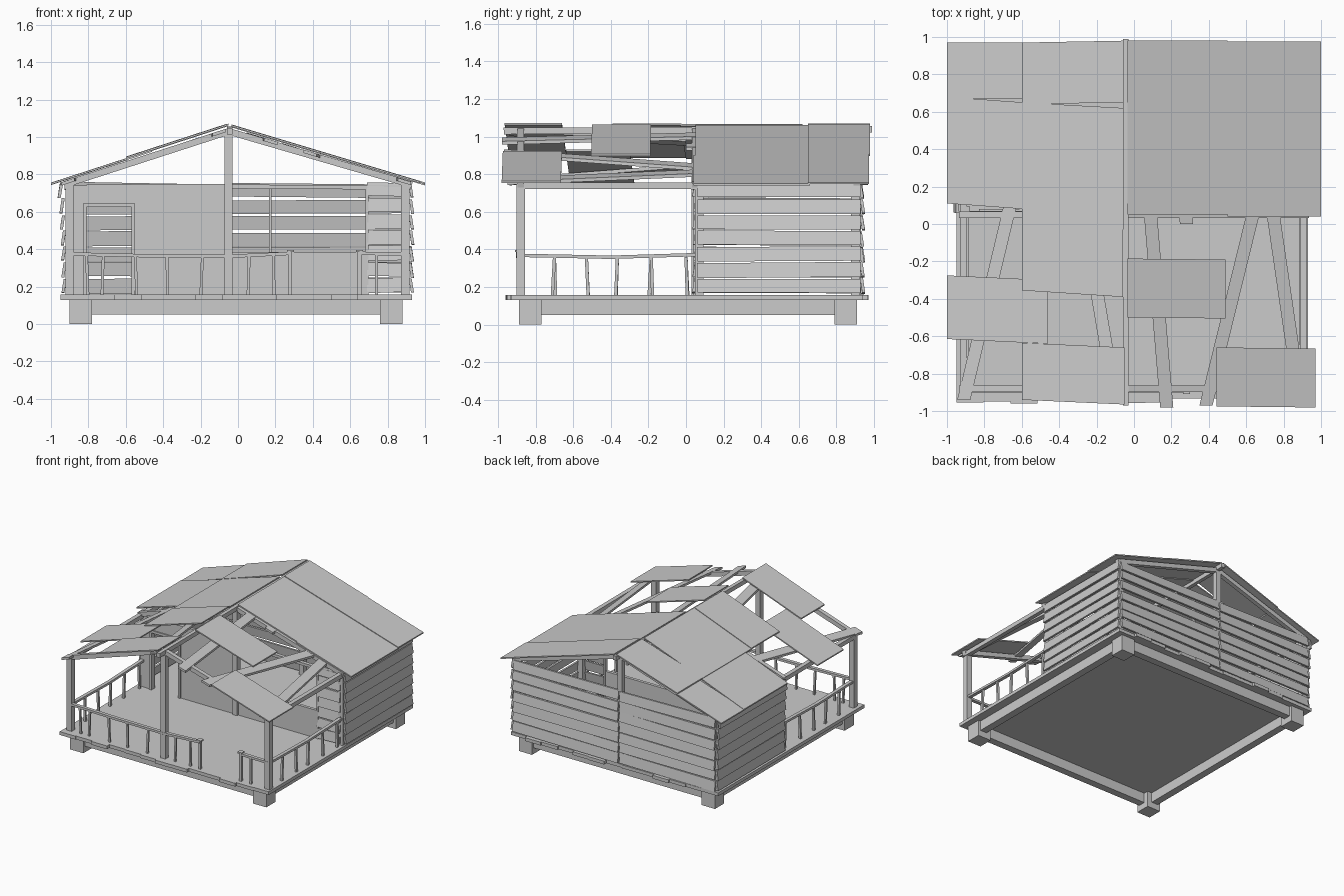
import bpy, bmesh, random
from mathutils import Vector

random.seed(4)
jit = lambda a: random.uniform(-a, a)


def make(name, hexes):
    """One object from a list of eight-corner blocks (4 bottom, 4 top)."""
    bm = bmesh.new()
    for h in hexes:
        v = [bm.verts.new(p) for p in h]
        for f in ((3, 2, 1, 0), (4, 5, 6, 7), (0, 1, 5, 4), (1, 2, 6, 5), (2, 3, 7, 6), (3, 0, 4, 7)):
            bm.faces.new([v[i] for i in f])
    bmesh.ops.recalc_face_normals(bm, faces=bm.faces)
    me = bpy.data.meshes.new(name)
    bm.to_mesh(me)
    bm.free()
    ob = bpy.data.objects.new(name, me)
    bpy.context.collection.objects.link(ob)
    return ob


def block(x0, x1, y0, y1, z0, z1):
    q = [(x0, y0), (x1, y0), (x1, y1), (x0, y1)]
    return [(x, y, z) for z in (z0, z1) for x, y in q]


def beam(p, q, w, h):
    """Bar from p to q, w wide sideways and h deep."""
    p, q = Vector(p), Vector(q)
    d = (q - p).normalized()
    s = d.cross(Vector((0, 0, 1)) if abs(d.z) < 0.9 else Vector((0, 1, 0))).normalized()
    u = s.cross(d)
    s, u = s * w / 2, u * h / 2
    return [e + k for e in (p, q) for k in (-s - u, s - u, s + u, -s + u)]


def roof_z(x, side):
    return 1.06 - 0.30 * (x + 0.03) if side > 0 else 1.062 - 0.325 * (-0.05 - x)


def sheet(pts, side, lift=0.0, t=0.01):
    """Flat piece lying on a roof slope, outlined in plan."""
    return [(x, y, roof_z(x, side) + lift - d) for d in (t, 0) for x, y in pts]


def rect(x0, x1, y0, y1, skew=0.0):
    return [(x0, y0), (x1, y0 - skew), (x1, y1 - skew), (x0, y1)]


def strip(xa, ya, xb, yb, w=0.07):
    return [(xb - w / 2, yb), (xb + w / 2, yb), (xa + w / 2, ya), (xa - w / 2, ya)]


# Foundation
make("feet", [block(x, x + 0.12, y, y + 0.12, 0, 0.13) for x in (-0.9, 0.76) for y in (-0.89, 0.79)])
make("floor_frame", [block(-0.86, 0.84, y - 0.03, y + 0.03, 0.05, 0.13) for y in (-0.84, 0.86)]
     + [block(x - 0.03, x + 0.03, -0.84, 0.86, 0.05, 0.13) for x in (-0.85, 0.83)])

# Deck boards with ragged ends
n, w = 13, 1.88 / 13
make("deck_boards", [block(-0.95 + i * w, -0.95 + (i + 1) * w, -0.945 + jit(0.018), 0.955 + jit(0.018), 0.13, 0.157)
                     for i in range(n)])

# Posts
make("corner_posts", [beam((x, y, 0.15), (x, y, 0.755), 0.045, 0.045)
                      for x in (-0.9, 0.895) for y in (-0.88, 0.07, 0.9)])
make("ridge_posts", [beam((-0.05, y, 0.15), (-0.05, y, 1.02), 0.042, 0.042) for y in (-0.88, 0.05, 0.91)])

# Roof frame
rafters = []
for y in (-0.88, 0.05, 0.91):
    rafters += [beam((-0.93, y, 0.745), (-0.05, y, 1.03), 0.035, 0.035),
                beam((0.93, y, 0.745), (-0.05, y, 1.03), 0.035, 0.035)]
make("rafters", rafters)
make("ridge_beam", [beam((-0.045, -0.97, 1.03), (-0.045, 0.99, 1.04), 0.03, 0.035)])
make("eave_beams", [beam((x, -0.9, 0.74), (x, 0.92, 0.715 + 0.02), 0.035, 0.035) for x in (-0.91, 0.905)])

# Crooked roof boards, exposed over the porch
make("roof_boards", [sheet(strip(*b), s, -0.013, 0.018) for s, b in (
    (1, (0.08, 0.15, 0.175, -0.98)), (1, (0.66, 0.15, 0.385, -0.97)), (1, (0.73, 0.15, 0.89, -0.95)),
    (1, (0.27, 0.3, 0.28, 0.0)), (-1, (-0.65, 0.15, -0.91, -0.94)), (-1, (-0.26, 0.0, -0.1, -0.94)))])

# Roof sheets: whole at the back, scattered at the front
make("right_roof_sheets", [sheet(r, 1, l) for r, l in (
    (rect(-0.035, 0.5, 0.05, 0.66), 0.0), (rect(0.5, 1.0, 0.04, 0.66), 0.0),
    (rect(-0.035, 0.5, 0.65, 0.98), 0.006), (rect(0.5, 1.0, 0.65, 0.975), 0.006),
    (rect(-0.035, 0.49, -0.5, -0.185, 0.005), 0.004), (rect(0.44, 0.97, -0.975, -0.66, 0.006), 0.004))])
make("left_roof_sheets", [sheet(r, -1, l) for r, l in (
    (rect(-1.0, -0.59, 0.67, 0.97), 0.0), (rect(-1.0, -0.59, 0.11, 0.68, 0.03), 0.003),
    (rect(-0.6, -0.055, 0.64, 0.97, -0.01), 0.01), (rect(-0.6, -0.055, 0.0, 0.65, 0.03), 0.007),
    (rect(-0.6, -0.06, -0.355, 0.01, 0.035), 0.012),
    (rect(-1.0, -0.46, -0.615, -0.275, 0.025), 0.002), (rect(-0.6, -0.05, -0.94, -0.635, 0.025), 0.01))])


# Weathered plank walls
def planks(ax, ay, bx, by, lean, drop=0.007):
    out, side = [], Vector((by - ay, ax - bx, 0)).normalized()
    for i in range(7):
        z = 0.205 + i * 0.085
        k = side * (lean * i / 6 + jit(0.004))
        h = beam(Vector((ax, ay, z + jit(drop))) + k, Vector((bx, by, z + jit(drop))) + k,
                 0.016, 0.076 + jit(0.005))
        # overlap: bottom edge leans outward
        for j in (0, 1, 4, 5):
            h[j] = h[j] + side * 0.012
        out.append(h)
    return out


make("right_wall_planks", planks(0.92, 0.06, 0.92, 0.93, 0.0, 0.004))
make("left_wall_planks", planks(-0.92, 0.93, -0.92, 0.06, 0.022, 0.004))
make("back_wall_planks", planks(0.91, 0.93, -0.045, 0.93, 0.0, 0.009) + planks(-0.055, 0.93, -0.92, 0.93, 0.0, 0.009))
make("back_wall_stud", [block(0.165, 0.18, 0.895, 0.918, 0.15, 0.74)])

# Inner front wall: panel with doorway, low wall with open window, plank end
y0, y1 = 0.045, 0.07
make("front_wall", [block(-0.88, -0.81, y0, y1, 0.155, 0.74), block(-0.57, -0.07, y0, y1, 0.155, 0.748),
                    block(-0.81, -0.57, y0, y1, 0.63, 0.745), block(-0.07, 0.69, y0, y1, 0.155, 0.385)])
make("door_frame", [block(-0.83, -0.81, 0.035, 0.08, 0.155, 0.645), block(-0.57, -0.55, 0.035, 0.08, 0.155, 0.645),
                    block(-0.81, -0.57, 0.035, 0.08, 0.625, 0.645)])
make("window_frame", [beam((-0.05, 0.057, 0.735), (0.9, 0.057, 0.73), 0.03, 0.022),
                      block(0.683, 0.697, 0.04, 0.075, 0.155, 0.73)])
make("front_end_planks", planks(0.69, 0.057, 0.895, 0.057, 0.0, 0.008))

# Porch railing
rails = [beam(a, b, 0.028, 0.018) for a, b in (
    ((-0.9, -0.89, 0.375), (-0.48, -0.89, 0.365)), ((-0.48, -0.89, 0.365), (-0.05, -0.89, 0.362)),
    ((-0.05, -0.89, 0.362), (0.28, -0.89, 0.378)), ((0.65, -0.89, 0.378), (0.9, -0.89, 0.375)))]
bars = [beam((x + jit(0.01), -0.89, 0.15), (x, -0.89, 0.37), 0.015, 0.015)
        for x in (-0.81, -0.72, -0.55, -0.38, -0.19, 0.06, 0.19, 0.74)]
for x in (-0.9, 0.895):
    rails += [beam((x, -0.88, 0.368), (x, -0.4, 0.358), 0.028, 0.018),
              beam((x, -0.4, 0.358), (x, 0.06, 0.372), 0.028, 0.018)]
    bars += [beam((x, y + jit(0.012), 0.15), (x, y, 0.36), 0.017, 0.017) for y in (-0.7, -0.53, -0.365, -0.185, 0.0)]
make("railing_rails", rails)
make("railing_balusters", bars)
make("step_posts", [block(x - 0.01, x + 0.01, -0.9, -0.88, 0.15, 0.385) for x in (0.28, 0.65)]
     + [block(x - 0.019, x + 0.019, -0.909, -0.871, 0.385, 0.397) for x in (0.28, 0.65)])
